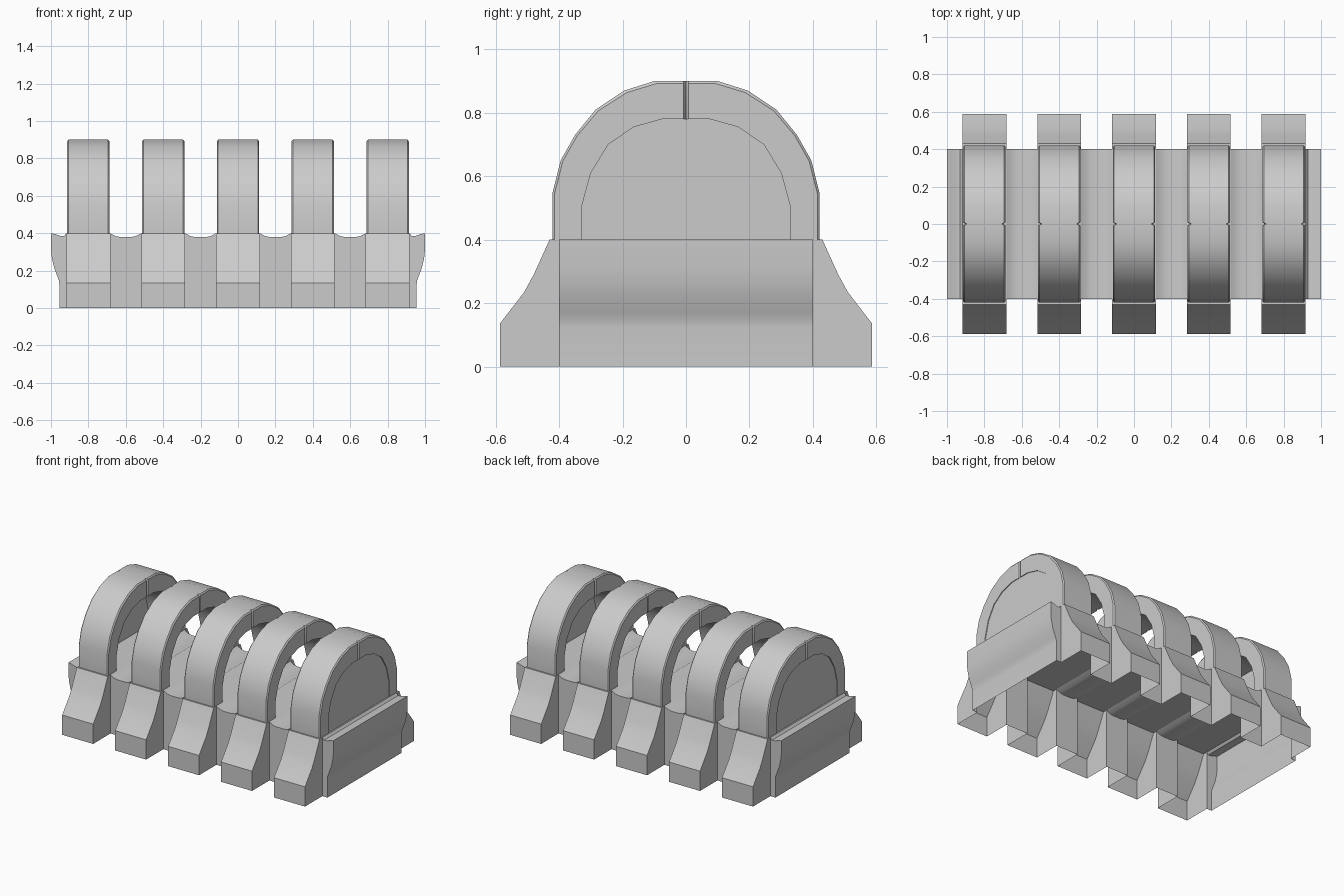
import bpy, bmesh, math

if "Cube" in bpy.data.objects:
    bpy.data.objects.remove(bpy.data.objects["Cube"])

RIBS = [-0.8, -0.4, 0.0, 0.4, 0.8]
OUTER = [(.42, .40), (.42, .55), (.395, .65), (.35, .73), (.285, .81), (.195, .87), (.10, .90), (.008, .90), (0, .90)]
INNER = [(.33, .40), (.33, .50), (.30, .61), (.245, .70), (.165, .755), (.075, .78), (.03, .78), (.008, .78), (0, .78)]
FOOT = [(.40, .40), (.43, .40), (.48, .29), (.51, .235), (.587, .135), (.587, 0)]
FOOT_W, ARCH_W, SIDE_Y = 0.117, 0.113, 0.40


def finish(name, bm, smooth=True):
    bmesh.ops.remove_doubles(bm, verts=bm.verts, dist=1e-5)
    bmesh.ops.recalc_face_normals(bm, faces=bm.faces)
    me = bpy.data.meshes.new(name)
    bm.to_mesh(me)
    bm.free()
    ob = bpy.data.objects.new(name, me)
    bpy.context.collection.objects.link(ob)
    if smooth:
        bpy.context.view_layer.objects.active = ob
        ob.select_set(True)
        bpy.ops.object.shade_smooth_by_angle(angle=math.radians(30))
        ob.select_set(False)
    return ob


def poly(bm, pts):
    return bm.faces.new([bm.verts.new(p) for p in pts])


def strip(bm, a, b):
    """Quads between two equally long point rows."""
    for i in range(len(a) - 1):
        poly(bm, [a[i], a[i + 1], b[i + 1], b[i]])


def full(half):
    """Mirror a half arch profile across y = 0."""
    return half + [(-y, z) for y, z in reversed(half[:-1])]


def arch(x):
    bm = bmesh.new()
    rows = [[] for _ in range(6)]
    for (oy, oz), (iy, iz) in zip(full(OUTER), full(INNER)):
        w = ARCH_W - (0.014 if oy == 0 else 0)   # shallow groove at the crown
        sy, sz = oy + (iy - oy) * .07, oz + (iz - oz) * .07
        ring = [(-w + .007, oy, oz), (w - .007, oy, oz), (w, sy, sz),
                (w, iy, iz), (-w, iy, iz), (-w, sy, sz)]
        for row, p in zip(rows, ring):
            row.append((x + p[0], p[1], p[2]))
    for k in range(6):
        strip(bm, rows[k], rows[(k + 1) % 6])
    finish("arch_rib", bm)


def foot(x, s):
    bm = bmesh.new()
    left = [(x - FOOT_W, s * y, z) for y, z in FOOT]
    right = [(x + FOOT_W, s * y, z) for y, z in FOOT]
    strip(bm, left, right)
    for side in (left, right):
        poly(bm, side + [(side[0][0], s * SIDE_Y, 0)])
    finish("rib_foot", bm)


def body_section(name, profile, corners):
    """Profile swept along y, with side walls and an open bottom."""
    bm = bmesh.new()
    a = [(x, -SIDE_Y, z) for x, z in profile]
    b = [(x, SIDE_Y, z) for x, z in profile]
    strip(bm, a, b)
    if corners is not None:
        for y in (-SIDE_Y, SIDE_Y):
            poly(bm, [(x, y, z) for x, z in profile + corners])
    finish(name, bm)


# Ribs with their feet and the floor under each
for x in RIBS:
    arch(x)
    for s in (-1, 1):
        foot(x, s)
    body_section("rib_floor", [(x - FOOT_W, .4), (x + FOOT_W, .4)], None)

# Dished floor and side walls between ribs
for x in (-.6, -.2, .2, .6):
    dish = [(-.083, .40), (-.055, .385), (-.03, .38), (.03, .38), (.055, .385), (.083, .40)]
    body_section("floor_gap", [(x + u, z) for u, z in dish],
                 [(x + .083, 0), (x - .083, 0)])

# Curved end panels and half-round end walls
END = [(.917, .40), (.93, .385), (.955, .387), (.975, .395), (1, .40), (1, .31),
       (.995, .265), (.983, .215), (.966, .17), (.957, .145), (.955, .125), (.955, 0)]
for s in (-1, 1):
    body_section("end_panel", [(s * x, z) for x, z in END], [(s * .917, 0)])
    bm = bmesh.new()
    poly(bm, [(s * .908, y, z) for y, z in full(INNER)])
    finish("end_wall", bm, False)
